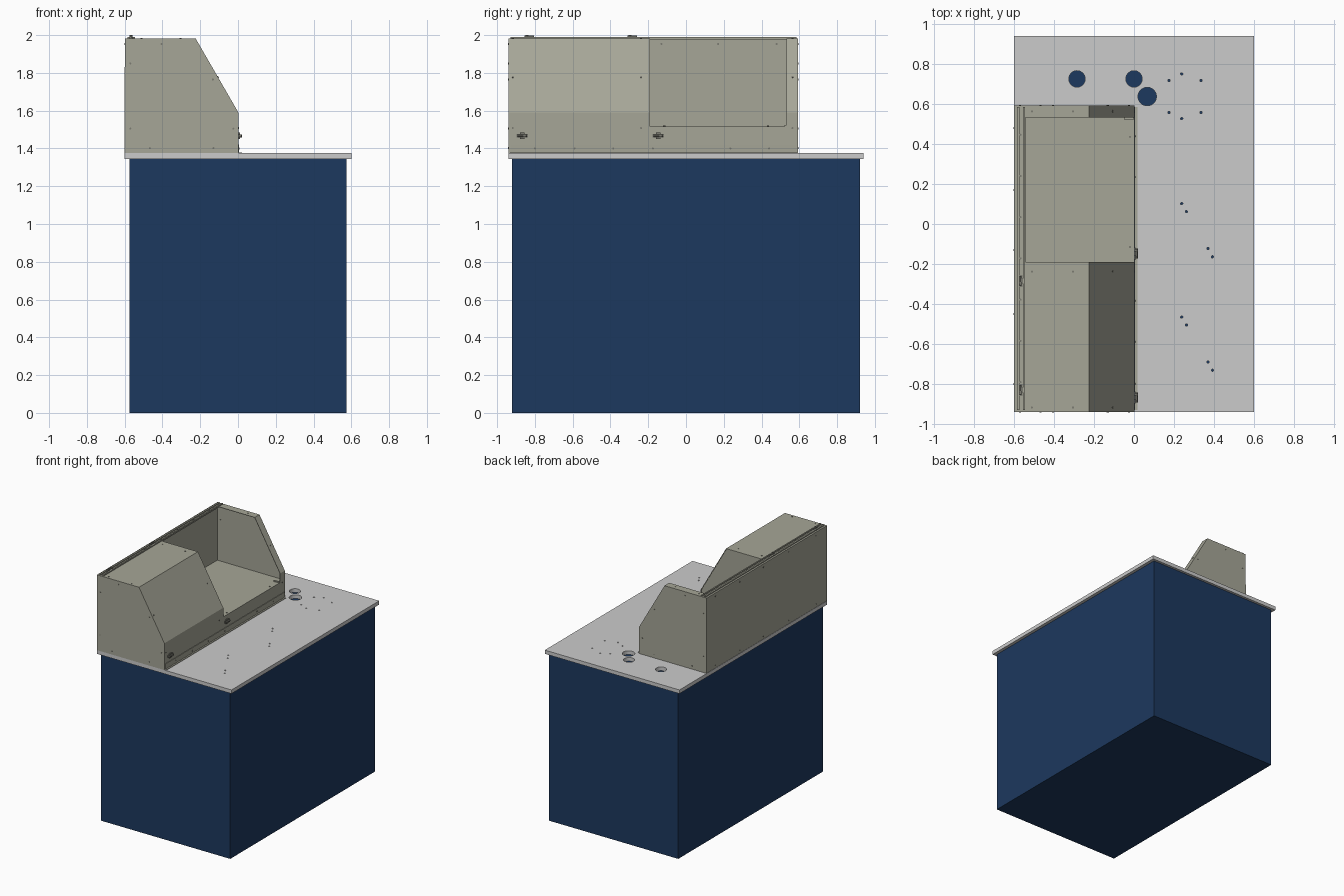
import bpy, bmesh, math
from mathutils import Vector, Matrix

if "Cube" in bpy.data.objects:
    bpy.data.objects.remove(bpy.data.objects["Cube"])


def material(name, rgb):
    m = bpy.data.materials.new(name)
    m.diffuse_color = (*rgb, 1)
    m.use_nodes = True
    m.node_tree.nodes["Principled BSDF"].inputs["Base Color"].default_value = m.diffuse_color
    return m


BLUE = material("blue_paint", (0.012, 0.04, 0.112))
BEIGE = material("beige_sheet", (0.38, 0.38, 0.31))
STEEL = material("dark_steel", (0.2, 0.2, 0.17))


def finish(name, bm, mat=None):
    bmesh.ops.recalc_face_normals(bm, faces=bm.faces)
    me = bpy.data.meshes.new(name)
    bm.to_mesh(me)
    bm.free()
    ob = bpy.data.objects.new(name, me)
    bpy.context.collection.objects.link(ob)
    if mat:
        me.materials.append(mat)
    return ob


def add_box(bm, x0, x1, y0, y1, z0, z1):
    mat = Matrix.Translation(((x0 + x1) / 2, (y0 + y1) / 2, (z0 + z1) / 2)) @ \
        Matrix.Diagonal((x1 - x0, y1 - y0, z1 - z0, 1))
    bmesh.ops.create_cube(bm, size=1, matrix=mat)


def box(name, *dims, mat=None):
    bm = bmesh.new()
    add_box(bm, *dims)
    return finish(name, bm, mat)


def add_cyl(bm, pos, axis, r, depth, seg=10):
    rot = Vector(axis).to_track_quat('Z', 'Y').to_matrix().to_4x4()
    bmesh.ops.create_cone(bm, cap_ends=True, segments=seg, radius1=r, radius2=r,
                          depth=depth, matrix=Matrix.Translation(pos) @ rot)


def prism(name, profile, y0, y1, mat):
    bm = bmesh.new()
    f = bm.faces.new([bm.verts.new((x, y0, z)) for x, z in profile])
    ext = bmesh.ops.extrude_face_region(bm, geom=[f])
    bmesh.ops.translate(bm, vec=(0, y1 - y0, 0),
                        verts=[v for v in ext["geom"] if isinstance(v, bmesh.types.BMVert)])
    return finish(name, bm, mat)


def sheet(name, path, y0, y1, mat):
    # bent sheet metal following an open x-z path
    bm = bmesh.new()
    rows = [[bm.verts.new((x, y, z)) for y in (y0, y1)] for x, z in path]
    for a, b in zip(rows, rows[1:]):
        bm.faces.new((a[0], a[1], b[1], b[0]))
    ob = finish(name, bm, mat)
    mod = ob.modifiers.new("thickness", 'SOLIDIFY')
    mod.thickness, mod.offset = 0.004, 0
    return ob


# cabinet and worktop
box("cabinet", -0.575, 0.575, -0.92, 0.92, 0, 1.345, mat=BLUE)
top = box("worktop", -0.6, 0.6, -0.94, 0.94, 1.345, 1.375)

# holes drilled through the worktop
holes = [(-0.285, 0.725, 0.041), (0, 0.725, 0.041), (0.066, 0.637, 0.046)]
small = [(0.175, 0.717), (0.335, 0.717), (0.238, 0.75), (0.175, 0.557), (0.335, 0.557), (0.238, 0.527)]
for dy in (0, -0.567):
    small += [(0.238, 0.102 + dy), (0.262, 0.062 + dy), (0.37, -0.123 + dy), (0.392, -0.164 + dy)]
bm = bmesh.new()
for x, y, r in holes + [(x, y, 0.006) for x, y in small]:
    add_cyl(bm, (x, y, 1.36), (0, 0, 1), r, 0.1, 32 if r > 0.01 else 10)
cutter = finish("hole_cutter", bm)
cutter.hide_render = True
cutter.hide_set(True)
mod = top.modifiers.new("holes", 'BOOLEAN')
mod.object, mod.operation, mod.solver = cutter, 'DIFFERENCE', 'EXACT'

# hood: end walls and divider
Y0, Y1, YD, T = -0.94, 0.593, -0.19, 0.005
PROFILE = [(-0.598, 1.375), (-0.598, 1.98), (-0.225, 1.98), (0, 1.59), (0, 1.375)]
prism("front_end_wall", PROFILE, Y0, Y0 + T, BEIGE)
prism("rear_end_wall", PROFILE, Y1 - T, Y1, BEIGE)
prism("divider_wall", PROFILE, YD - 2 * T, YD - T, BEIGE)

# hood: back wall with top ledge, tray floor with front wall
sheet("back_wall", [(-0.598, 1.377), (-0.598, 1.98), (-0.542, 1.98)], Y0, Y1, BEIGE)
sheet("tray", [(-0.598, 1.515), (0, 1.515), (0, 1.377)], Y0, Y1, BEIGE)

# hood: closed cover and flange around the open bay
COVER = [(-0.542, 1.98), (-0.225, 1.98), (0, 1.59), (0, 1.515)]
sheet("cover", COVER, Y0, YD, BEIGE)
sheet("rear_flange", COVER, 0.533, Y1, BEIGE)

# hinge rail on the ledge and base angle along the front
bm = bmesh.new()
add_box(bm, -0.585, -0.572, -0.93, 0.585, 1.98, 1.99)
add_box(bm, -0.555, -0.545, -0.93, 0.585, 1.98, 1.99)
finish("hinge_rail", bm, BEIGE)
sheet("base_angle", [(0.004, 1.422), (0.004, 1.378), (0.018, 1.378)], -0.93, 0.585, BEIGE)

# latches: base plate, knuckle and thumb knob
def latch(name, origin, normal, flip):
    bm = bmesh.new()
    add_box(bm, -0.03, 0.03, -0.009, 0.009, 0, 0.006)
    add_box(bm, -0.013, 0.013, -0.018, 0.018, 0, 0.009)
    add_cyl(bm, (0, 0, 0.012), (1, 0, 0), 0.006, 0.05)
    add_cyl(bm, (0.012 * flip, 0, 0.01), (0, 0, 1), 0.008, 0.018)
    n = Vector(normal)
    u = Vector((0, 1, 0))
    m = Matrix((u, n.cross(u), n)).transposed().to_4x4()
    bm.transform(Matrix.Translation(origin) @ m)
    finish(name, bm, STEEL)


for i, y in enumerate((-0.867, -0.147)):
    latch(f"front_latch_{i}", (0.001, y, 1.467), (1, 0, 0), 1)
for i, y in enumerate((-0.83, -0.285)):
    latch(f"top_latch_{i}", (-0.567, y, 1.981), (0, 0, 1), -1)
box("corner_tab", -0.05, 0, 0.522, 0.535, 1.517, 1.524, mat=BEIGE)

# screws
bm = bmesh.new()


def screw(pos, axis):
    add_cyl(bm, pos, axis, 0.0055, 0.009, 8)


for x, z in [(-0.57, 1.85), (-0.57, 1.505), (-0.405, 1.953), (-0.133, 1.765),
             (-0.025, 1.505), (-0.467, 1.402), (-0.13, 1.402)]:
    for y in (Y0 + 0.003, Y1 - 0.003):
        screw((x, y, z), (0, 1, 0))
for y in (-0.917, -0.238, 0.563):
    for x in (-0.51, -0.305):
        screw((x, y, 1.98), (0, 0, 1))
    screw((-0.108, y, 1.777), (0.39, 0, 0.225))
    screw((0, y, 1.508), (1, 0, 0))
for y in (-0.8, -0.59, -0.385, -0.175, 0.235, 0.44):
    screw((0.004, y, 1.4), (1, 0, 0))
for i in range(7):
    screw((-0.567, -0.79 + 0.206 * i, 1.982), (0, 0, 1))
for y in (-0.8, -0.45, -0.13, 0.17, 0.48):
    for z in (1.953, 1.4):
        screw((-0.597, y, z), (1, 0, 0))
for y in (-0.115, 0.435):
    screw((-0.02, y, 1.516), (0, 0, 1))
finish("screws", bm, STEEL)
